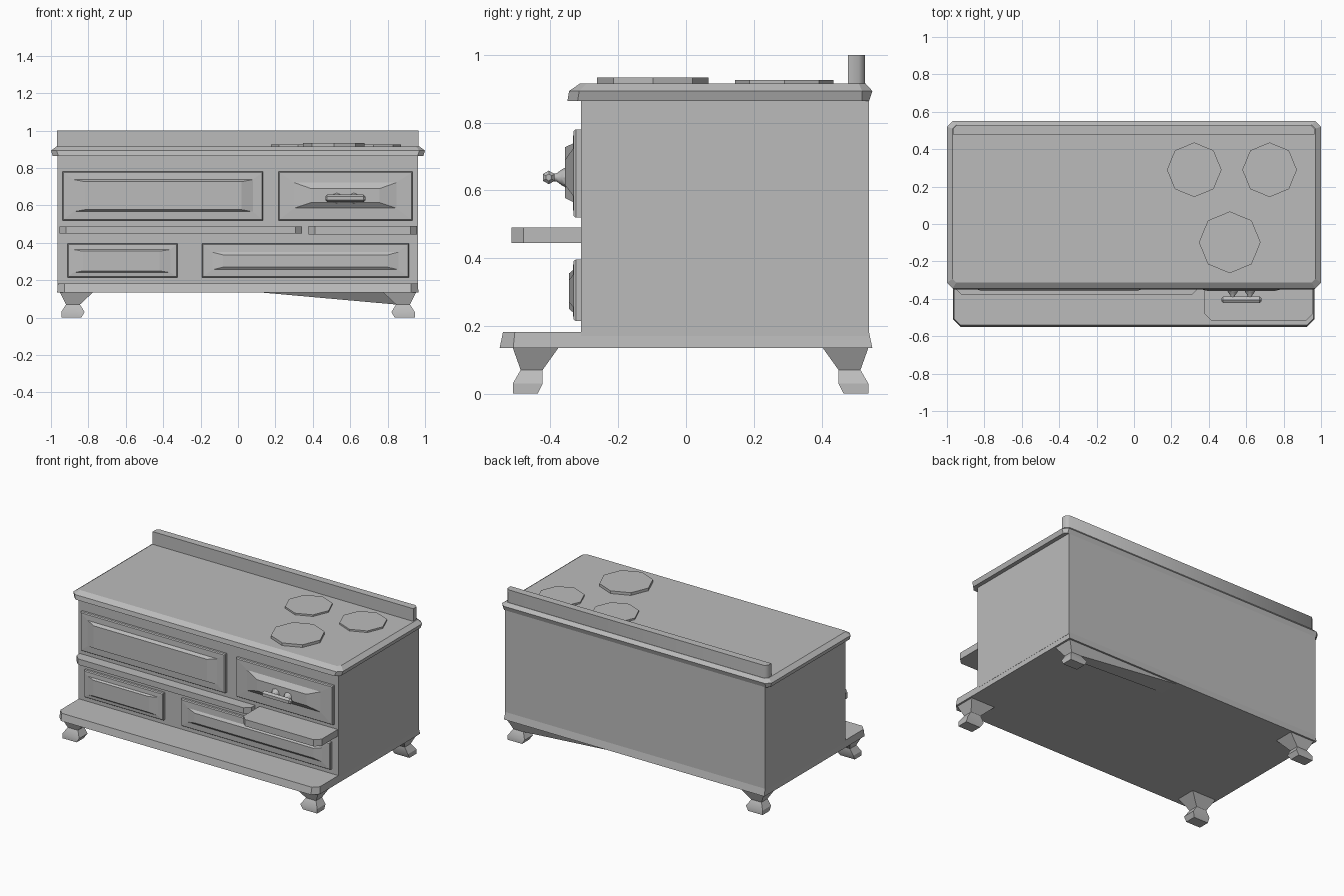
import bpy, bmesh, math
from mathutils import Matrix

cube = bpy.data.objects.get("Cube")
if cube:
    bpy.data.objects.remove(cube)

iron = bpy.data.materials.new("grey_iron")
iron.use_nodes = True
GREY = (0.5, 0.5, 0.5, 1)
iron.diffuse_color = GREY
iron.node_tree.nodes["Principled BSDF"].inputs["Base Color"].default_value = GREY


def finish(name, bm, smooth=None):
    bmesh.ops.recalc_face_normals(bm, faces=bm.faces)
    mesh = bpy.data.meshes.new(name)
    bm.to_mesh(mesh)
    bm.free()
    mesh.materials.append(iron)
    obj = bpy.data.objects.new(name, mesh)
    bpy.context.collection.objects.link(obj)
    if smooth:
        bpy.ops.object.select_all(action='DESELECT')
        obj.select_set(True)
        bpy.context.view_layer.objects.active = obj
        bpy.ops.object.shade_smooth_by_angle(angle=math.radians(smooth))
    return obj


def loft(name, rings, smooth=None):
    """Skin a stack of matching rings and cap both ends."""
    bm = bmesh.new()
    loops = [[bm.verts.new(p) for p in ring] for ring in rings]
    n = len(loops[0])
    for low, high in zip(loops, loops[1:]):
        for i in range(n):
            j = (i + 1) % n
            bm.faces.new((low[i], low[j], high[j], high[i]))
    bm.faces.new(loops[0])
    bm.faces.new(loops[-1])
    return finish(name, bm, smooth)


def outline(x0, x1, y0, y1, z, front=0.0, back=0.0):
    """Flat rectangle with optional cut front and back corners."""
    pts = []
    for x, y, sx, sy, c in ((x0, y0, 1, 1, front), (x1, y0, -1, 1, front),
                            (x1, y1, -1, -1, back), (x0, y1, 1, -1, back)):
        pair = [(x, y + sy * c, z), (x + sx * c, y, z)] if c else [(x, y, z)]
        pts += pair if sx == sy else pair[::-1]
    return pts


def upright(x0, x1, z0, z1, y):
    return [(x0, y, z0), (x1, y, z0), (x1, y, z1), (x0, y, z1)]


# Main carcass and plinth
loft("body", [outline(-.965, .963, -.31, .54, z) for z in (.17, .87)])
loft("base", [outline(-.967, .965, -.55, .55, .135, front=.04),
              outline(-.963, .961, -.54, .54, .182, front=.035)])

# Worktop with sloping rim
loft("worktop", [outline(-.99, .99, -.35, .54, .863, .03, .02),
                 outline(-1, 1, -.345, .55, .893, .03, .03),
                 outline(-.97, .97, -.313, .53, .915, .02, .02)])

# Rear upstand
loft("backsplash", [outline(-.967, .965, .478, .528, z, back=.018) for z in (.905, 1)], 50)

# Hot plates
for name, x, y, r, top in (("left_back_plate", .725, .29, .146, .926),
                           ("right_back_plate", .322, .29, .146, .926),
                           ("front_plate", .512, -.098, .165, .933)):
    loft(name, [[(x + r * math.cos(i * math.pi / 4), y + r * math.sin(i * math.pi / 4), z)
                 for i in range(8)] for z in (.91, top)])

# Shelves across the front
loft("long_shelf", [outline(-.955, .343, -.38, -.3, z, front=.035) for z in (.449, .488)])
loft("deep_shelf", [outline(.377, .957, -.515, -.3, z, front=.035) for z in (.445, .49)])

# Doors: plate, then raised centre panel; boxes are x0, x1, z0, z1
doors = (
    ("wide_oven_door", (-.938, .134, .519, .78), (-.88, .08, .566, .738), (-.82, .02, .577, .727), -.357),
    ("small_oven_door", (.216, .933, .519, .78), (.30, .847, .585, .722), (.39, .757, .615, .69), -.357),
    ("small_drawer", (-.912, -.324, .214, .396), (-.88, -.36, .24, .364), (-.83, -.42, .25, .355), -.345),
    ("wide_drawer", (-.193, .914, .214, .396), (-.137, .857, .256, .35), (-.08, .8, .27, .335), -.345),
)
for name, plate, foot, panel, depth in doors:
    x0, x1, z0, z1 = plate
    e = .005
    loft(name, [upright(*plate, -.305), upright(*plate, -.325),
                upright(x0 + e, x1 - e, z0 + e, z1 - e, -.332),
                upright(*foot, -.334), upright(*panel, depth)])


# Door handle: faceted bar on two flared posts
def turned(name, profile, turn, origin, sides):
    """Rings of (distance, radius) along an axis, then rotated into place."""
    place = Matrix.Translation(origin) @ turn
    step = 2 * math.pi / sides
    loft(name, [[place @ Matrix.Translation((r * math.cos(i * step), r * math.sin(i * step), d)).to_translation()
                 for i in range(sides)] for d, r in profile], 40)


turned("handle_bar", [(-.107, .01), (-.097, .02), (.097, .02), (.107, .01)],
       Matrix.Rotation(math.pi / 2, 4, 'Y'), (.574, -.405, .638), 6)
for name, x in (("left_handle_post", .62), ("right_handle_post", .528)):
    turned(name, [(0, .03), (.012, .024), (.028, .012), (.05, .012)],
           Matrix.Rotation(math.pi / 2, 4, 'X'), (x, -.354, .638), 8)

# Feet: each row is height, outer x, inner x, outer y, inner y
foot_rows = ((.14, .955, .77, .54, .40), (.07, .92, .845, .515, .45),
             (.03, .945, .82, .538, .45), (0, .945, .838, .538, .465))
for sx, side in ((1, "left"), (-1, "right")):
    for sy, end in ((1, "back"), (-1, "front")):
        rings = []
        for z, xo, xi, yo, yi in foot_rows:
            if (sx, sy) == (1, 1) and z > .1:
                xi = .06        # this foot has a long drawn-out brace
            shift = 0 if sy > 0 else -.027
            rings.append([(sx * x, sy * (y + shift), z)
                          for x, y in ((xo, yo), (xi, yo), (xi, yi), (xo, yi))])
        loft(f"{end}_{side}_foot", rings, 30)
